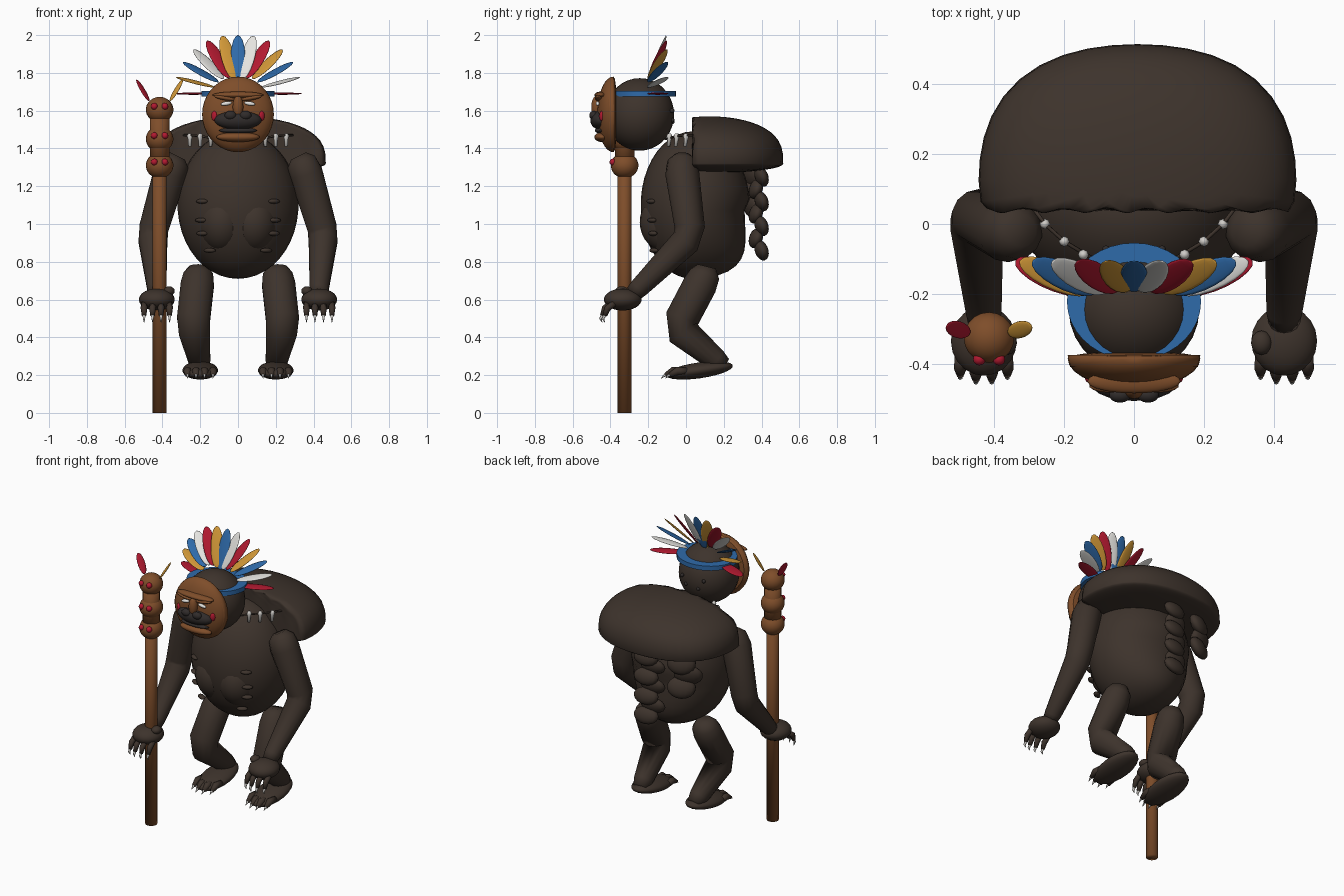
import bpy, bmesh
from math import sin, cos, pi, radians
from mathutils import Vector, Matrix, Euler

old = bpy.data.objects.get("Cube")
if old:
    bpy.data.objects.remove(old)


def material(name, r, g, b):
    m = bpy.data.materials.new(name)
    m.use_nodes = True
    m.diffuse_color = (r, g, b, 1)
    m.node_tree.nodes["Principled BSDF"].inputs["Base Color"].default_value = (r, g, b, 1)
    return m


fur = material("dark fur", .047, .033, .025)
skin = material("dark skin", .03, .025, .024)
wood = material("brown wood", .21, .075, .023)
blue = material("blue", .028, .145, .4)
white = material("white", .78, .77, .74)
red = material("red", .45, .01, .03)
gold = material("gold", .65, .32, .04)
bone = material("bone", .62, .6, .57)


def finish(name, bm, mat):
    bmesh.ops.recalc_face_normals(bm, faces=bm.faces)
    for f in bm.faces:
        f.smooth = True
    me = bpy.data.meshes.new(name)
    bm.to_mesh(me)
    bm.free()
    me.materials.append(mat)
    ob = bpy.data.objects.new(name, me)
    bpy.context.collection.objects.link(ob)
    return ob


def ball(name, loc, size, mat, rot=None, shape=None, seg=20):
    """Ellipsoid, optionally reshaped on the unit sphere and turned."""
    bm = bmesh.new()
    bmesh.ops.create_uvsphere(bm, u_segments=seg, v_segments=max(8, seg * 2 // 3), radius=1)
    rot = rot or Matrix.Identity(3)
    for v in bm.verts:
        p = shape(v.co) if shape else v.co
        v.co = Vector(loc) + rot @ Vector([p[i] * size[i] for i in range(3)])
    return finish(name, bm, mat)


def tube(name, points, radii, mat, sides=14):
    """Tapered round limb through the points, closed at both ends."""
    bm = bmesh.new()
    pts = [Vector(p) for p in points]
    rings = []
    for i, p in enumerate(pts):
        t = (pts[min(i + 1, len(pts) - 1)] - pts[max(i - 1, 0)]).normalized()
        u = t.cross(Vector((1, 0, 0))).normalized()
        w = t.cross(u)
        rings.append([bm.verts.new(p + radii[i] * (u * cos(2 * pi * k / sides) + w * sin(2 * pi * k / sides)))
                      for k in range(sides)])
    for a, b in zip(rings, rings[1:]):
        for k in range(sides):
            n = (k + 1) % sides
            bm.faces.new((a[k], a[n], b[n], b[k]))
    bm.faces.new(rings[0])
    bm.faces.new(rings[-1])
    return finish(name, bm, mat)


def turn(x=0, y=0, z=0):
    return Euler((radians(x), radians(y), radians(z))).to_matrix()


# Torso: fuller towards the lower back
def torso_shape(p):
    k = 1 + .7 * p.z ** 2 if p.z < 0 else 1.1
    return Vector((p.x, p.y * k if p.y > 0 else p.y, p.z))


ball("torso", (0, .035, 1.1), (.32, .275, .39), fur, shape=torso_shape, seg=32)


# Shaggy mantle over the back: domed above, nearly flat below, cut straight in front
def mantle_shape(p):
    corner = 1 + .2 * (p.x * p.y) ** 2 if p.y > 0 else 1
    return Vector((p.x * corner, max(p.y * corner, -.22 + .02 * sin(p.x * 24)),
                   p.z * .2 if p.z < 0 else p.z ** .7))


ball("back_mantle", (.01, .125, 1.32), (.455, .39, .25), fur, shape=mantle_shape, seg=40)

# Hanging tails of overlapping tufts
for x, y, count, step, size, angle in ((0, .385, 7, .065, (.082, .035, .055), 8),
                                       (-.23, .34, 3, .08, (.09, .04, .07), 25)):
    for i in range(count):
        side = (-1) ** i
        ball("tail_tuft", (x + .015 * side, y + .015 * side, 1.25 - i * step),
             size, fur, turn(18 * side, 0, angle), seg=14)

for s in (-1, 1):
    # Arms and hands
    tube("arm", [(s * .32, -.02, 1.36), (s * .335, -.02, 1.33), (s * .36, -.02, 1.27), (s * .445, .02, .98),
                 (s * .45, 0, .91), (s * .43, -.25, .66), (s * .43, -.28, .63)],
         [.045, .08, .09, .08, .078, .052, .045], fur)
    hx = s * .43
    ball("hand", (hx, -.335, .6), (.095, .1, .058), fur)
    ball("thumb", (hx - s * .065, -.34, .645), (.03, .035, .025), fur, seg=12)
    # Legs and feet
    tube("leg", [(s * .21, .11, .775), (s * .21, .1, .735), (s * .215, .075, .68), (s * .235, -.02, .5),
                 (s * .23, -.02, .43), (s * .205, .16, .28), (s * .2, .2, .25)],
         [.05, .08, .09, .09, .085, .06, .045], fur)
    ball("foot", (s * .2, .07, .225), (.095, .18, .042), fur, turn(8))
    for i in range(4):
        d = (i - 1.5) * .045
        y = -.4 + abs(d) * .3
        tube("finger", [(hx + d, y, .58), (hx + d, y - .035, .555), (hx + d, y - .05, .515)],
             [.016, .018, .012], fur, 8)
        tube("finger_claw", [(hx + d, y - .048, .52), (hx + d, y - .06, .5), (hx + d, y - .05, .478)],
             [.009, .007, .001], bone, 6)
        y = -.08 + abs(d) * .5
        tube("toe", [(s * .2 + d, y + .05, .22), (s * .2 + d, y, .222), (s * .2 + d, y - .04, .2)],
             [.02, .022, .012], fur, 8)
        tube("toe_claw", [(s * .2 + d, y - .035, .203), (s * .2 + d, y - .05, .195), (s * .2 + d, y - .062, .183)],
             [.008, .006, .001], bone, 6)
    # Two-lobed belly with small folds beside it
    ball("belly_lobe", (s * .085, -.085, 1.01), (.13, .16, .165), fur, seg=24)
    for z, x, y in ((1.12, .19, -.185), (1.02, .195, -.18), (.95, .19, -.175), (.86, .15, -.17)):
        ball("skin_fold", (s * x, y, z), (.035, .02, .013), fur, turn(z=s * 30), seg=10)
    # Necklace teeth
    for x, y in ((.255, 0), (.2, -.05), (.145, -.088)):
        tube("necklace_tooth", [(s * x, y, 1.48), (s * x, y, 1.465), (s * x, y, 1.45), (s * x, y - .005, 1.41)],
             [.008, .015, .011, .008], bone, 8)
    tube("necklace_cord", [(s * .3, .06, 1.47), (s * .255, 0, 1.47), (s * .2, -.05, 1.465), (s * .1, -.11, 1.45)],
         [.006] * 4, fur, 6)

# Head
ball("head", (0, -.245, 1.58), (.187, .182, .192), fur, seg=28)
for x, z in ((-.08, 1.6), (.08, 1.6), (-.04, 1.54), (.05, 1.55)):
    ball("hair_bead", (x, -.073, z), (.012, .012, .012), skin, seg=8)

# Face mask with a thick rim
ball("face_mask", (0, -.385, 1.58), (.19, .085, .2), wood,
     shape=lambda p: Vector((p.x, p.y if p.y < 0 else p.y * .25, p.z)), seg=28)
tube("mask_rim", [(0, -.375, 1.58), (0, -.41, 1.58)], [.19, .183], wood, 32)
ball("brow", (0, -.45, 1.683), (.135, .035, .018), wood)
ball("nose_bridge", (0, -.473, 1.62), (.028, .028, .06), wood)
ball("muzzle", (0, -.455, 1.55), (.125, .052, .05), skin)
ball("lower_lip", (0, -.445, 1.46), (.115, .04, .026), wood)
ball("mouth", (0, -.452, 1.495), (.1, .03, .016), skin)
for s in (-1, 1):
    ball("brow_ridge", (s * .07, -.463, 1.667), (.06, .02, .012), wood, turn(y=s * -10), seg=14)
    ball("eye", (s * .062, -.468, 1.638), (.03, .01, .011), white, turn(y=s * 10), seg=12)
    ball("nostril", (s * .04, -.49, 1.575), (.032, .022, .024), skin, seg=14)
    ball("cheek_paint", (s * .126, -.447, 1.572), (.017, .01, .026), red, turn(z=s * 35), seg=14)

# Headband
bm = bmesh.new()
bmesh.ops.create_cone(bm, cap_ends=True, segments=36, radius1=1, radius2=1, depth=1)
for v in bm.verts:
    v.co = Vector((v.co.x * .192, -.222 + v.co.y * .168, 1.69 + v.co.z * .03))
headband = finish("headband", bm, blue)
for f in headband.data.polygons:
    f.use_smooth = len(f.vertices) == 4


def feather(name, base, tip, width_dir, width, mat):
    axis = Vector(tip) - Vector(base)
    long = axis.normalized()
    w = (width_dir - long * width_dir.dot(long)).normalized()
    rot = Matrix((w, long.cross(w), long)).transposed()
    ball(name, Vector(base) + axis / 2, (width, .006, axis.length / 2), mat, rot, seg=14)


# Fan of feathers leaning back, each twisting flatter towards the sides
for i in range(-6, 7):
    a = radians(i * 15)
    out = Vector((sin(a), 0, cos(a)))
    center = Vector((0, 0, 1.69))
    base = center + out * (.06 + .07 * abs(sin(a))) + Vector((0, -.195, 0))
    tip = center + out * (.31 + .03 * abs(sin(a))) + Vector((0, -.105, 0))
    side = Vector((cos(a), 0, -sin(a))) * cos(a) - Vector((0, sin(a) * 1.4, 0))
    feather("crown_feather", base, tip, side, .04, (blue, white, red, gold)[i % 4])

# Staff with three carved heads
sx, sy = -.415, -.325
tube("staff", [(sx, sy, 0), (sx, sy, 1.62)], [.037, .037], wood, 20)
tube("staff_neck", [(sx, sy, 1.31), (sx, sy, 1.6)], [.052, .052], wood, 20)
for z in (1.31, 1.45, 1.605):
    ball("staff_head", (sx, sy, z), (.073, .073, .068), wood)
    for s in (-1, 1):
        ball("staff_eye", (sx + s * .028, sy - .062, z + .018), (.018, .018, .018), red, seg=12)
for s, mat in ((-1, red), (1, gold)):
    feather("staff_feather", (sx + s * .055, sy + .01, 1.65), (sx + s * .122, sy + .035, 1.765),
            Vector((-s * .5, .85, 0)), .025, mat)
